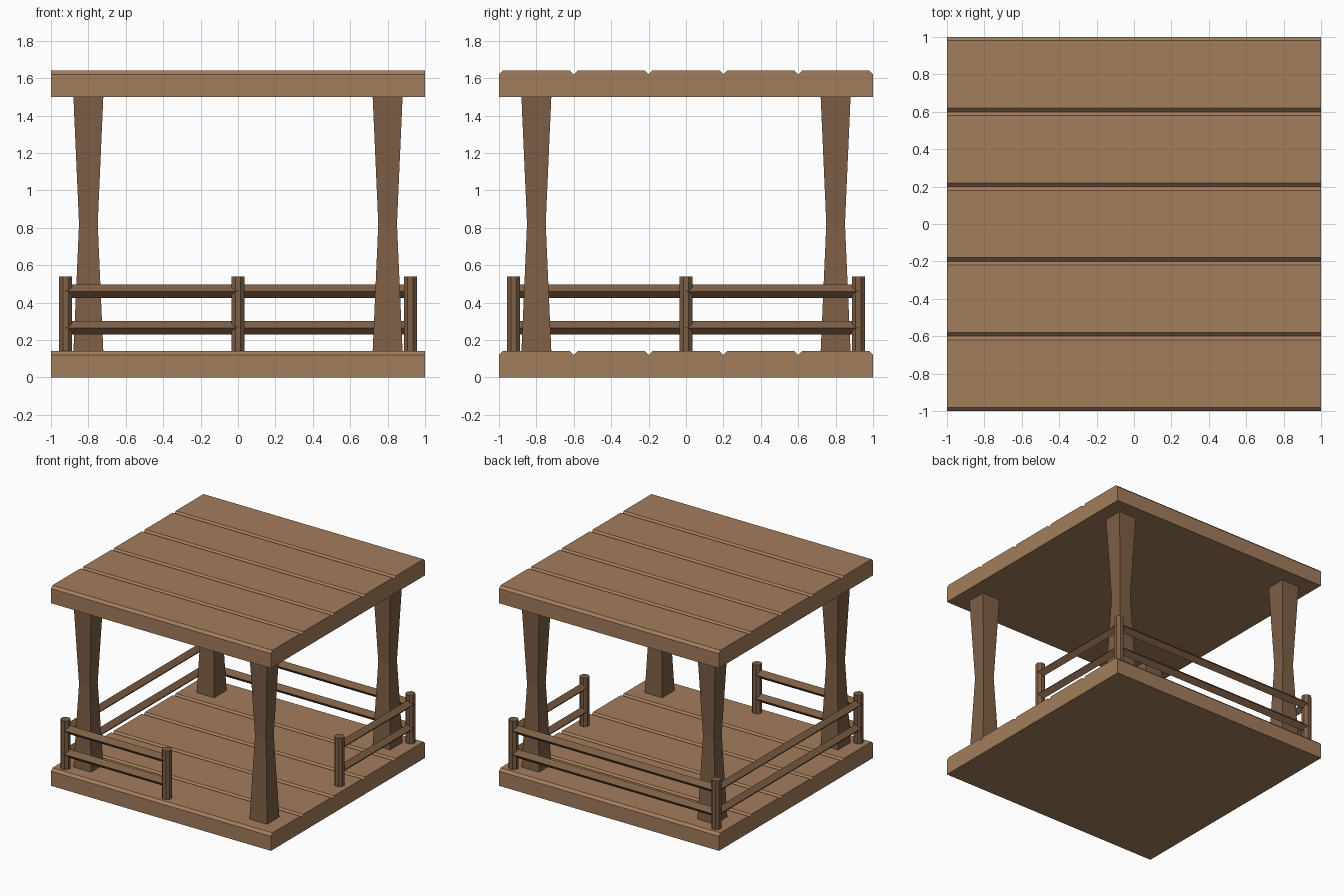
import bpy, bmesh, math
from mathutils import Vector

if "Cube" in bpy.data.objects:
    bpy.data.objects.remove(bpy.data.objects["Cube"])


def material(name, rgb):
    m = bpy.data.materials.new(name)
    m.diffuse_color = (*rgb, 1)
    m.use_nodes = True
    m.node_tree.nodes["Principled BSDF"].inputs["Base Color"].default_value = m.diffuse_color
    return m


LIGHT = material("light wood", (0.365, 0.205, 0.107))
DARK = material("dark wood", (0.21, 0.115, 0.061))


def loft(name, rings, mat):
    """Closed solid skinned through a list of equal-length rings."""
    bm = bmesh.new()
    rows = [[bm.verts.new(p) for p in ring] for ring in rings]
    n = len(rows[0])
    for a, b in zip(rows, rows[1:]):
        for i in range(n):
            j = (i + 1) % n
            bm.faces.new((a[i], a[j], b[j], b[i]))
    bm.faces.new(rows[0][::-1])
    bm.faces.new(rows[-1])
    bmesh.ops.recalc_face_normals(bm, faces=bm.faces)
    me = bpy.data.meshes.new(name)
    bm.to_mesh(me)
    bm.free()
    me.materials.append(mat)
    ob = bpy.data.objects.new(name, me)
    bpy.context.collection.objects.link(ob)
    return ob


def deck(name, z0, z1, c=0.02):
    """Five chamfered planks running along x, as one grooved slab."""
    prof = [(-1, z0)]
    for k in range(5):
        y = -1 + 0.4 * k
        prof += [(y, z1 - c), (y + c, z1), (y + 0.4 - c, z1)]
    prof += [(1, z1 - c), (1, z0)]
    loft(name, [[(x, y, z) for y, z in prof] for x in (-1, 1)], LIGHT)


def square(cx, cy, z, h):
    return [(cx + sx * h, cy + sy * h, z)
            for sx, sy in ((-1, -1), (1, -1), (1, 1), (-1, 1))]


def rail(name, a, b, z, r=0.036):
    """Diamond-section bar between two plan points."""
    a, b = Vector((*a, z)), Vector((*b, z))
    side = (b - a).normalized().cross(Vector((0, 0, 1))) * r
    up = Vector((0, 0, r))
    loft(name, [[p + side, p + up, p - side, p - up] for p in (a, b)], DARK)


# Floor and roof
deck("floor_planks", 0.0, 0.14)
deck("roof_planks", 1.5, 1.64)

# Waisted corner pillars
for sx in (-1, 1):
    for sy in (-1, 1):
        loft("pillar", [square(0.8 * sx, 0.8 * sy, z, h)
                        for z, h in ((0.14, 0.08), (0.82, 0.05), (1.5, 0.08))], DARK)

# Octagonal fence posts, fence is open at the front right corner
E = 0.922
path = [(0, -E), (-E, -E), (-E, E), (E, E), (E, 0)]
R = 0.038
for px, py in path:
    angles = [math.radians(22.5 + 45 * i) for i in range(8)]
    loft("fence_post", [[(px + R * math.cos(t), py + R * math.sin(t), z) for t in angles]
                        for z in (0.14, 0.54)], DARK)

# Two fence rails between neighbouring posts
for a, b in zip(path, path[1:]):
    rail("lower_rail", a, b, 0.265)
    rail("upper_rail", a, b, 0.46)
